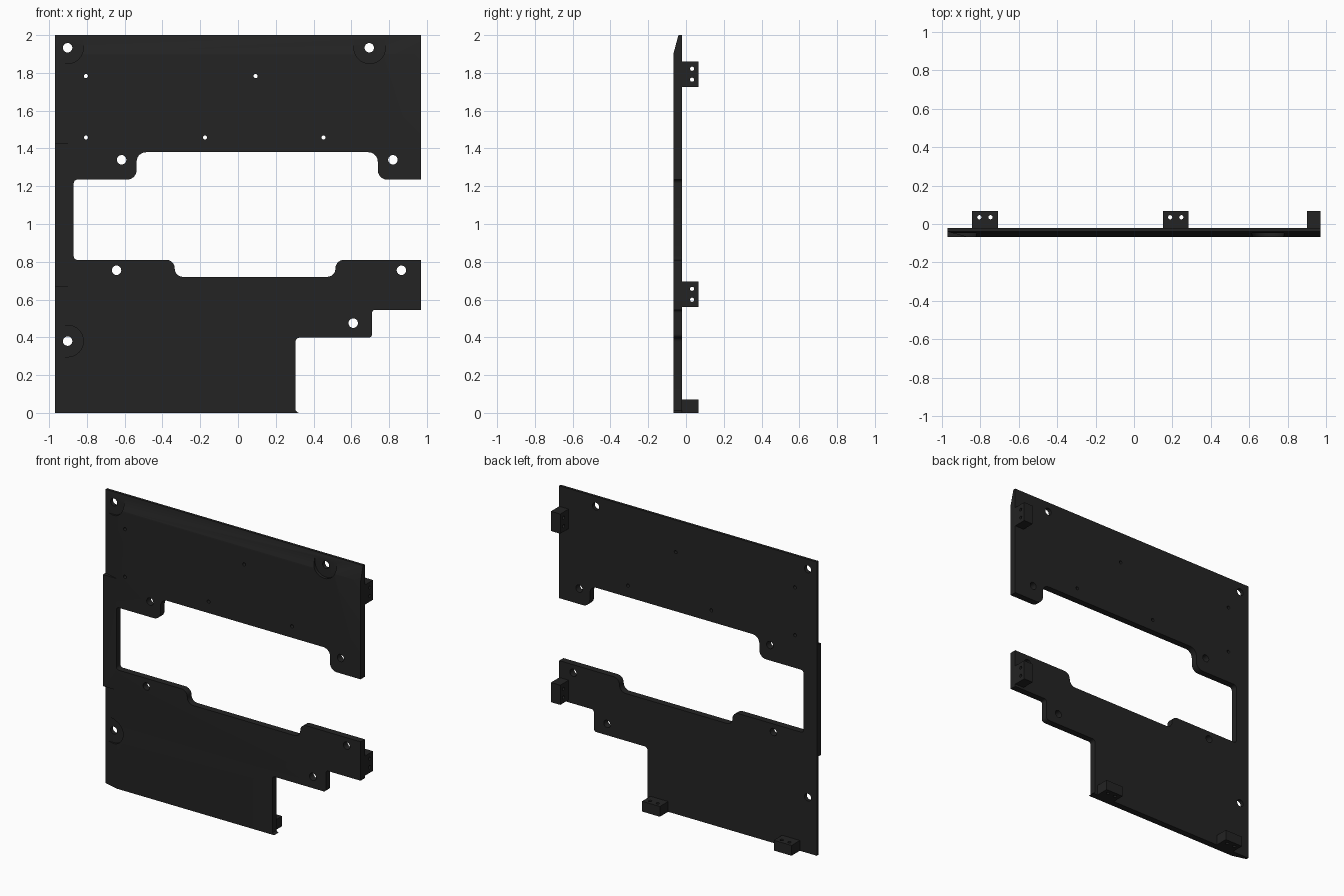
import bpy, bmesh, math
from mathutils import Vector

if "Cube" in bpy.data.objects:
    bpy.data.objects.remove(bpy.data.objects["Cube"])

FRONT, BACK, REAR = -0.067, -0.022, 0.067   # plate front, plate back, lug rear

black = bpy.data.materials.new("matte black")
black.diffuse_color = (0.017, 0.017, 0.017, 1)
black.use_nodes = True
black.node_tree.nodes["Principled BSDF"].inputs["Base Color"].default_value = black.diffuse_color


def rounded(points, seg=6):
    """Outline from (u, v, radius) corners, each filleted."""
    out = []
    n = len(points)
    for i, (u, v, r) in enumerate(points):
        p = Vector((u, v))
        if r == 0:
            out.append(p)
            continue
        a = (Vector(points[i - 1][:2]) - p).normalized()
        b = (Vector(points[(i + 1) % n][:2]) - p).normalized()
        half = a.angle(b) / 2
        centre = p + (a + b).normalized() * (r / math.sin(half))
        start = p + a * (r / math.tan(half)) - centre
        end = p + b * (r / math.tan(half)) - centre
        for k in range(seg + 1):
            t = k / seg * math.pi / 2
            out.append(centre + start * math.cos(t) + end * math.sin(t))
    return out


def circle(u, v, r, n=24):
    return [(u + r * math.cos(2 * math.pi * k / n),
             v + r * math.sin(2 * math.pi * k / n)) for k in range(n)]


def rect(u0, u1, v0, v1):
    return [(u0, v0), (u1, v0), (u1, v1), (u0, v1)]


def prism(name, outline, w0, w1, axis):
    """Extrude a 2D outline from w0 to w1 along the given axis."""
    place = {"X": lambda u, v, w: (w, u, v),
             "Y": lambda u, v, w: (u, w, v),
             "Z": lambda u, v, w: (u, v, w)}[axis]
    bm = bmesh.new()
    lo = [bm.verts.new(place(u, v, w0)) for u, v in outline]
    hi = [bm.verts.new(place(u, v, w1)) for u, v in outline]
    bm.faces.new(lo)
    bm.faces.new(hi)
    for i in range(len(lo)):
        bm.faces.new((lo[i - 1], lo[i], hi[i], hi[i - 1]))
    bmesh.ops.recalc_face_normals(bm, faces=bm.faces)
    mesh = bpy.data.meshes.new(name)
    bm.to_mesh(mesh)
    bm.free()
    mesh.materials.append(black)
    obj = bpy.data.objects.new(name, mesh)
    bpy.context.collection.objects.link(obj)
    return obj


def select(obj):
    bpy.ops.object.select_all(action='DESELECT')
    obj.select_set(True)
    bpy.context.view_layer.objects.active = obj


def cut(obj, outline, w0, w1, axis):
    cutter = prism("cutter", outline, w0, w1, axis)
    mod = obj.modifiers.new("cut", 'BOOLEAN')
    mod.operation, mod.solver, mod.object = 'DIFFERENCE', 'EXACT', cutter
    select(obj)
    bpy.ops.object.modifier_apply(modifier=mod.name)
    bpy.data.objects.remove(cutter)


def smooth(obj):
    select(obj)
    bpy.ops.object.shade_smooth_by_angle(angle=math.radians(25))


# Plate outline with stepped lower corner and wide side opening
plate = prism("plate", rounded([
    (-0.97, 0, 0), (0.32, 0, 0), (0.305, 0.012, 0),
    (0.305, 0.398, 0.02), (0.71, 0.398, 0.02), (0.71, 0.545, 0.015),
    (0.97, 0.545, 0), (0.97, 0.81, 0),
    (0.516, 0.81, 0.044), (0.516, 0.72, 0.044),
    (-0.335, 0.72, 0.044), (-0.335, 0.81, 0.044),
    (-0.87, 0.81, 0.02), (-0.87, 1.235, 0.02),
    (-0.537, 1.235, 0.05), (-0.537, 1.38, 0.05),
    (0.74, 1.38, 0.05), (0.74, 1.235, 0.05),
    (0.97, 1.235, 0), (0.97, 2, 0), (-0.97, 2, 0)]), FRONT, BACK, "Y")

# Front bevel along the top edge
cut(plate, [(FRONT, 1.9), (-0.04, 2.0), (-0.0373, 2.01), (-0.1, 2.01), (-0.1, 1.9)],
    -1.1, 1.1, "X")
# Front bevel along the left edge, interrupted beside the opening
for z0, z1 in ((-0.1, 0.67), (1.43, 2.1)):
    cut(plate, [(-0.87, FRONT), (-0.97, -0.04), (-0.98, -0.0373), (-0.98, -0.1), (-0.87, -0.1)],
        z0, z1, "Z")

# Flat screw seats running out over the bevels
R = 0.0835
seats = [
    [(-1.1, 1.933 - R, 0), (-0.902 + R, 1.933 - R, R), (-0.902 + R, 2.1, 0), (-1.1, 2.1, 0)],
    [(0.697 - R, 1.933 - R, R - 0.0005), (0.697 + R, 1.933 - R, R - 0.0005),
     (0.697 + R, 2.1, 0), (0.697 - R, 2.1, 0)],
    [(-1.1, 0.38 - R, 0), (-0.902 + R, 0.38 - R, R - 0.0005),
     (-0.902 + R, 0.38 + R, R - 0.0005), (-1.1, 0.38 + R, 0)]]
for seat in seats:
    cut(plate, rounded(seat, 8), -0.12, -0.047, "Y")

# Mounting holes, large and small
large = [(-0.902, 1.933), (0.695, 1.933), (-0.902, 0.38), (-0.616, 1.34),
         (0.82, 1.34), (-0.643, 0.755), (0.865, 0.755), (0.61, 0.475)]
small = [(-0.805, 1.783), (0.093, 1.783), (-0.805, 1.458),
         (-0.175, 1.458), (0.453, 1.458)]
for holes, r in ((large, 0.025), (small, 0.011)):
    for x, z in holes:
        cut(plate, circle(x, z, r), -0.2, 0.2, "Y")
smooth(plate)

# Bottom lugs with vertical screw holes
for i, x in enumerate((-0.775, 0.217)):
    lug = prism(f"bottom_lug_{i + 1}", rect(x - 0.067, x + 0.067, BACK, REAR), 0, 0.07, "Z")
    for dx in (-0.029, 0.029):
        cut(lug, circle(x + dx, 0.035, 0.011, 16), -0.1, 0.2, "Z")
    smooth(lug)

# Side lugs with sideways screw holes
for i, z in enumerate((0.628, 1.793)):
    lug = prism(f"side_lug_{i + 1}", rect(BACK, REAR, z - 0.067, z + 0.067), 0.90, 0.97, "X")
    for dz in (-0.029, 0.029):
        cut(lug, circle(0.032, z + dz, 0.011, 16), 0.8, 1.1, "X")
    smooth(lug)
